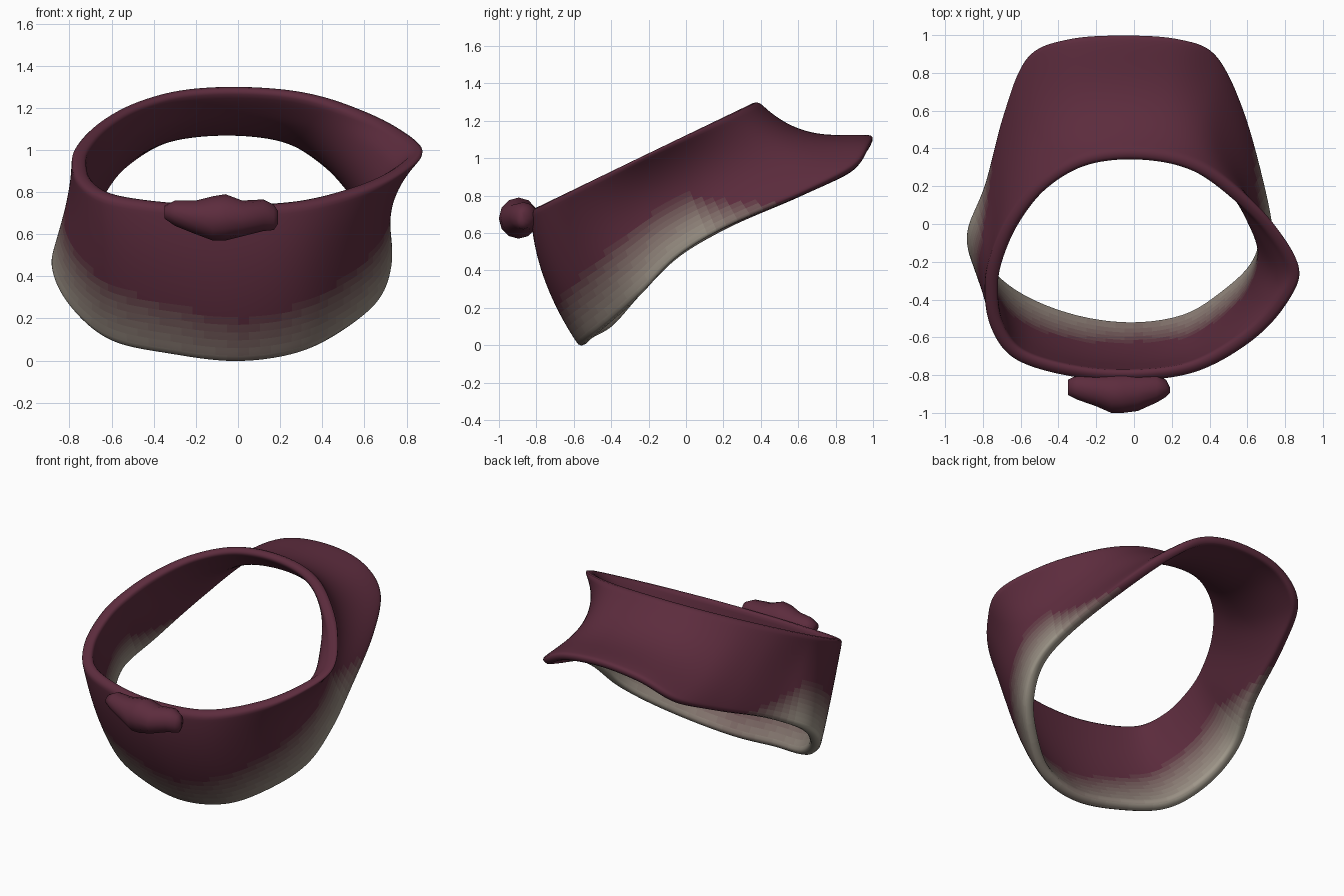
import bpy
from math import cos, sin, pi
from mathutils import Vector

if "Cube" in bpy.data.objects:
    bpy.data.objects.remove(bpy.data.objects["Cube"])

# Gradient of cloth colours, maroon to worn beige
STEPS = 16
MAROON, BEIGE = Vector((0.108, 0.025, 0.047)), Vector((0.36, 0.325, 0.265))
mats = []
for i in range(STEPS):
    m = bpy.data.materials.new(f"cloth_{i}")
    m.diffuse_color = (*MAROON.lerp(BEIGE, i / (STEPS - 1)), 1)
    m.use_nodes = True
    m.node_tree.nodes["Principled BSDF"].inputs["Base Color"].default_value = m.diffuse_color
    mats.append(m)


def make_object(name, verts, faces):
    me = bpy.data.meshes.new(name)
    me.from_pydata(verts, [], faces)
    ob = bpy.data.objects.new(name, me)
    bpy.context.collection.objects.link(ob)
    for m in mats:
        me.materials.append(m)
    for p in me.polygons:
        p.use_smooth = True
    return ob


def spline(keys, u):
    """Closed Catmull-Rom through rows of numbers, u in 0..1."""
    n = len(keys)
    u = u % 1
    i, t = int(u * n), u * n - int(u * n)
    a, b, c, d = (keys[(i + k) % n] for k in (-1, 0, 1, 2))
    return [0.5 * (2 * q + (r - p) * t + (2 * p - 5 * q + 4 * r - s) * t * t
                   + (3 * q - p - 3 * r + s) * t ** 3)
            for p, q, r, s in zip(a, b, c, d)]


# Band: rim x, y (the rim lies in a slanted plane) and hem x, y, z; front, right, back, left
keys = [
    (0, -.83, 0, -.565, -.015), (.33, -.785, .30, -.515, .03),
    (.62, -.63, .53, -.37, .15), (.81, -.44, .68, -.22, .29),
    (.89, -.24, .73, -.04, .47), (.75, 0, .69, .22, .63),
    (.55, .19, .58, .62, .81), (.36, .31, .44, .90, .96),
    (.15, .37, .24, .985, 1.08), (-.10, .38, -.05, 1.005, 1.12),
    (-.32, .33, -.35, .985, 1.08), (-.52, .20, -.57, .89, .95),
    (-.67, .02, -.69, .60, .80), (-.76, -.17, -.79, .22, .63),
    (-.79, -.34, -.89, -.05, .47), (-.76, -.55, -.82, -.25, .27),
    (-.63, -.72, -.62, -.41, .09), (-.33, -.81, -.32, -.525, .02)]
RIM_UP = Vector((0, -0.483, 1)).normalized()


def outer(u, s):
    """Outer surface: s = 0 at the rim, 1 at the hem."""
    tx, ty, bx, by, bz = spline(keys, u)
    front, right = cos(2 * pi * u), sin(2 * pi * u)
    top = Vector((tx, ty, 0.728 + (ty + 0.82) * 0.483))
    q = max(0, s)
    hollow = q * max(0, 1 - s) ** 1.5
    # front swells outwards, sides and back flap are hollow
    bow = Vector((-0.48 * max(0, right) ** 2 * hollow + 0.1 * max(0, -right) ** 2 * hollow,
                  -0.24 * max(0, front) * s * (1 - s), -0.45 * max(0, -front) * hollow))
    return top.lerp(Vector((bx, by, bz)), s) + bow


def inner(u, s):
    """Inner surface, with the rim edge kept in the slanted plane."""
    e = 0.004
    n = (outer(u + e, s) - outer(u - e, s)).cross(outer(u, s + e) - outer(u, s - e)).normalized()
    n -= RIM_UP * n.dot(RIM_UP) * max(0, 1 - s / 0.2)
    return outer(u, s) + n * (0.07 - 0.02 * s * max(0, -cos(2 * pi * u)))


COLS, ROWS = 108, 20
RING = 2 * (ROWS + 1)
verts, faces, tints = [], [], []
for c in range(COLS):
    u = c / COLS
    front, right = cos(2 * pi * u), sin(2 * pi * u)
    rows = [r / ROWS for r in range(ROWS + 1)]
    verts += [outer(u, s) for s in rows] + [inner(u, s) for s in reversed(rows)]
    # worn colour climbs higher at the front corners, fades out on the flap
    start = 0.72 - 0.22 * abs(right) if front > 0 else 0.5 + 0.6 * min(1, -2 * front)
    for r in range(RING):
        a, b = c * RING, (c + 1) % COLS * RING
        r2 = (r + 1) % RING
        faces.append((a + r, a + r2, b + r2, b + r))
        s = min(r + 0.5, RING - 1.5 - r) / ROWS
        tints.append(round(max(0, min(1, (s - start) / 0.48)) * (STEPS - 1)))
band = make_object("neck_band", verts, faces)
for p, t in zip(band.data.polygons, tints):
    p.material_index = t
sub = band.modifiers.new("soften", "SUBSURF")
sub.levels = sub.render_levels = 1


# Lofted lump along x; sections: x, centre y, centre z, radius y, radius z
def loft(name, sections, n=12):
    kv = [(x, y + ry * cos(2 * pi * k / n), z + rz * sin(2 * pi * k / n))
          for x, y, z, ry, rz in sections for k in range(n)]
    kf = [(i * n + k, i * n + (k + 1) % n, (i + 1) * n + (k + 1) % n, (i + 1) * n + k)
          for i in range(len(sections) - 1) for k in range(n)]
    last = (len(sections) - 1) * n
    kf += [tuple(reversed(range(n))), tuple(range(last, last + n))]
    return make_object(name, kv, kf)


# Knot at the front, pressed into the rim
loft("front_knot", [
    (-.35, -.865, .705, .04, .03), (-.30, -.865, .70, .065, .06),
    (-.20, -.88, .68, .085, .08), (-.12, -.895, .675, .105, .105),
    (-.06, -.895, .68, .105, .11), (.02, -.89, .675, .10, .085),
    (.12, -.87, .69, .075, .075), (.17, -.87, .68, .045, .06),
    (.19, -.88, .68, .015, .03)])
